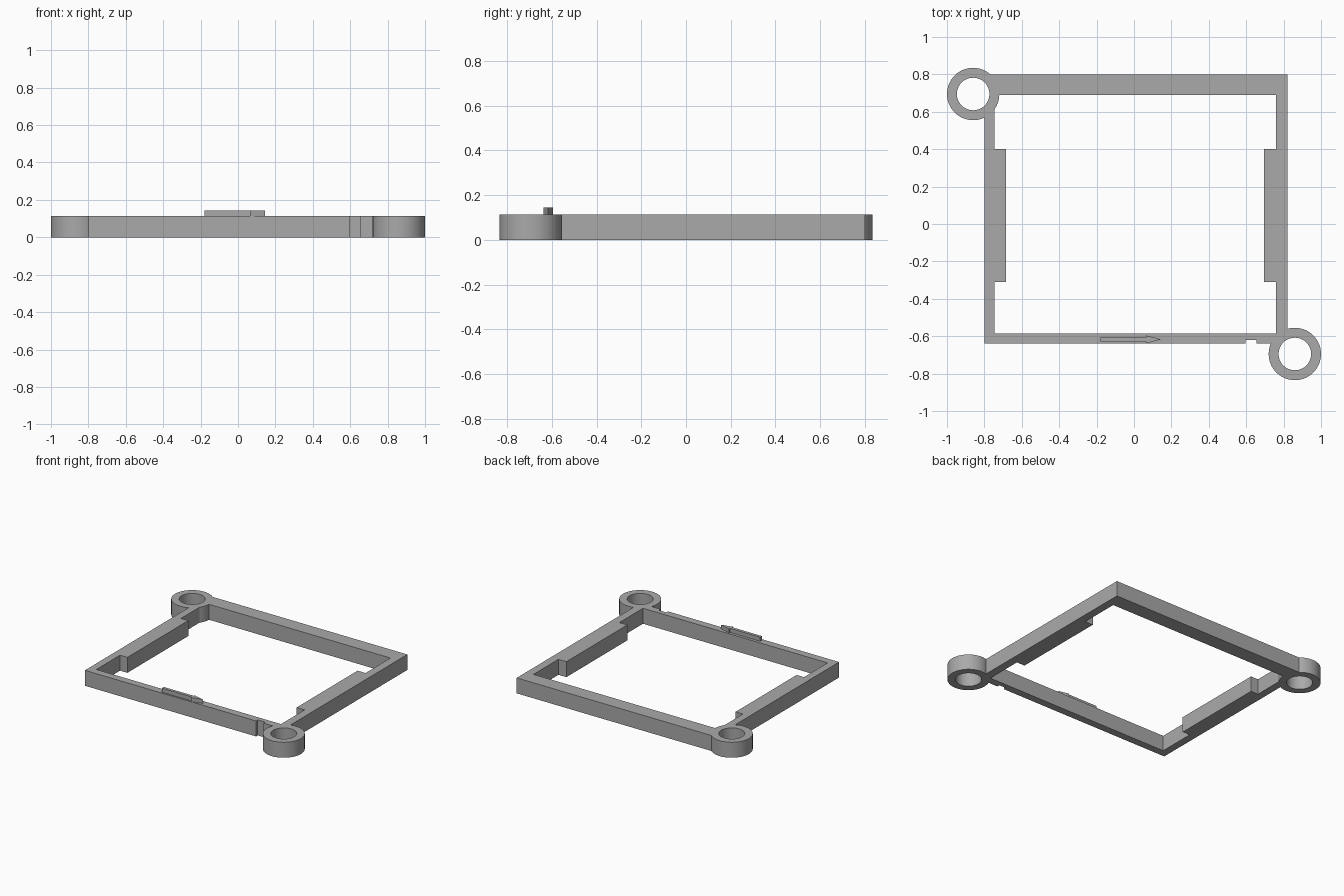
import bpy, bmesh
from math import cos, sin, tau, radians

cube = bpy.data.objects.get("Cube")
if cube:
    bpy.data.objects.remove(cube, do_unlink=True)

HEIGHT = 0.114
RING_CENTRES = [(-0.86, 0.695), (0.86, -0.695)]

grey = bpy.data.materials.new("plain grey")
grey.use_nodes = True
grey.diffuse_color = (0.4, 0.4, 0.4, 1)
grey.node_tree.nodes["Principled BSDF"].inputs["Base Color"].default_value = (0.4, 0.4, 0.4, 1)


def prism(name, outline, z0, z1):
    """Extrude a flat outline between two heights."""
    bm = bmesh.new()
    face = bm.faces.new([bm.verts.new((x, y, z0)) for x, y in outline])
    grown = bmesh.ops.extrude_face_region(bm, geom=[face])["geom"]
    top = [v for v in grown if isinstance(v, bmesh.types.BMVert)]
    bmesh.ops.translate(bm, verts=top, vec=(0, 0, z1 - z0))
    bmesh.ops.recalc_face_normals(bm, faces=bm.faces)
    mesh = bpy.data.meshes.new(name)
    bm.to_mesh(mesh)
    bm.free()
    mesh.materials.append(grey)
    obj = bpy.data.objects.new(name, mesh)
    bpy.context.collection.objects.link(obj)
    return obj


def circle(centre, radius, steps=64):
    return [(centre[0] + radius * cos(tau * i / steps),
             centre[1] + radius * sin(tau * i / steps)) for i in range(steps)]


def combine(target, tool, operation):
    """Apply a boolean and discard the tool object."""
    mod = target.modifiers.new(operation.lower(), "BOOLEAN")
    mod.operation, mod.object, mod.solver = operation, tool, "EXACT"
    bpy.context.view_layer.objects.active = target
    bpy.ops.object.modifier_apply(modifier=mod.name)
    bpy.data.objects.remove(tool, do_unlink=True)


# Outer frame with a small notch in the front edge
frame = prism("frame", [(-0.80, -0.64), (0.595, -0.64), (0.595, -0.62), (0.655, -0.62),
                        (0.655, -0.64), (0.82, -0.64), (0.82, 0.80), (-0.80, 0.80)],
              0, HEIGHT)

# Opening, narrowed by a pad on each side wall
opening = prism("opening_cutter", [
    (-0.745, -0.585), (0.76, -0.585), (0.76, -0.31), (0.695, -0.31),
    (0.695, 0.40), (0.76, 0.40), (0.76, 0.69), (-0.745, 0.69),
    (-0.745, 0.40), (-0.685, 0.40), (-0.685, -0.31), (-0.745, -0.31)], -0.1, 0.3)
combine(frame, opening, "DIFFERENCE")

# Mounting rings at two opposite corners
for centre in RING_CENTRES:
    combine(frame, prism("ring", circle(centre, 0.14), 0, HEIGHT), "UNION")
for centre in RING_CENTRES:
    combine(frame, prism("bore_cutter", circle(centre, 0.087), -0.1, 0.3), "DIFFERENCE")

# Smooth the rings, keep the edges crisp
bpy.ops.object.select_all(action="DESELECT")
frame.select_set(True)
bpy.context.view_layer.objects.active = frame
bpy.ops.object.shade_smooth_by_angle(angle=radians(30))

# Raised direction arrow on the front rail
MID = -0.617
arrow_half = [(-0.18, 0.011), (0.065, 0.011), (0.065, 0.021)]
prism("direction_arrow",
      [(x, MID - w) for x, w in arrow_half] + [(0.145, MID)]
      + [(x, MID + w) for x, w in reversed(arrow_half)], HEIGHT - 0.005, 0.144)
